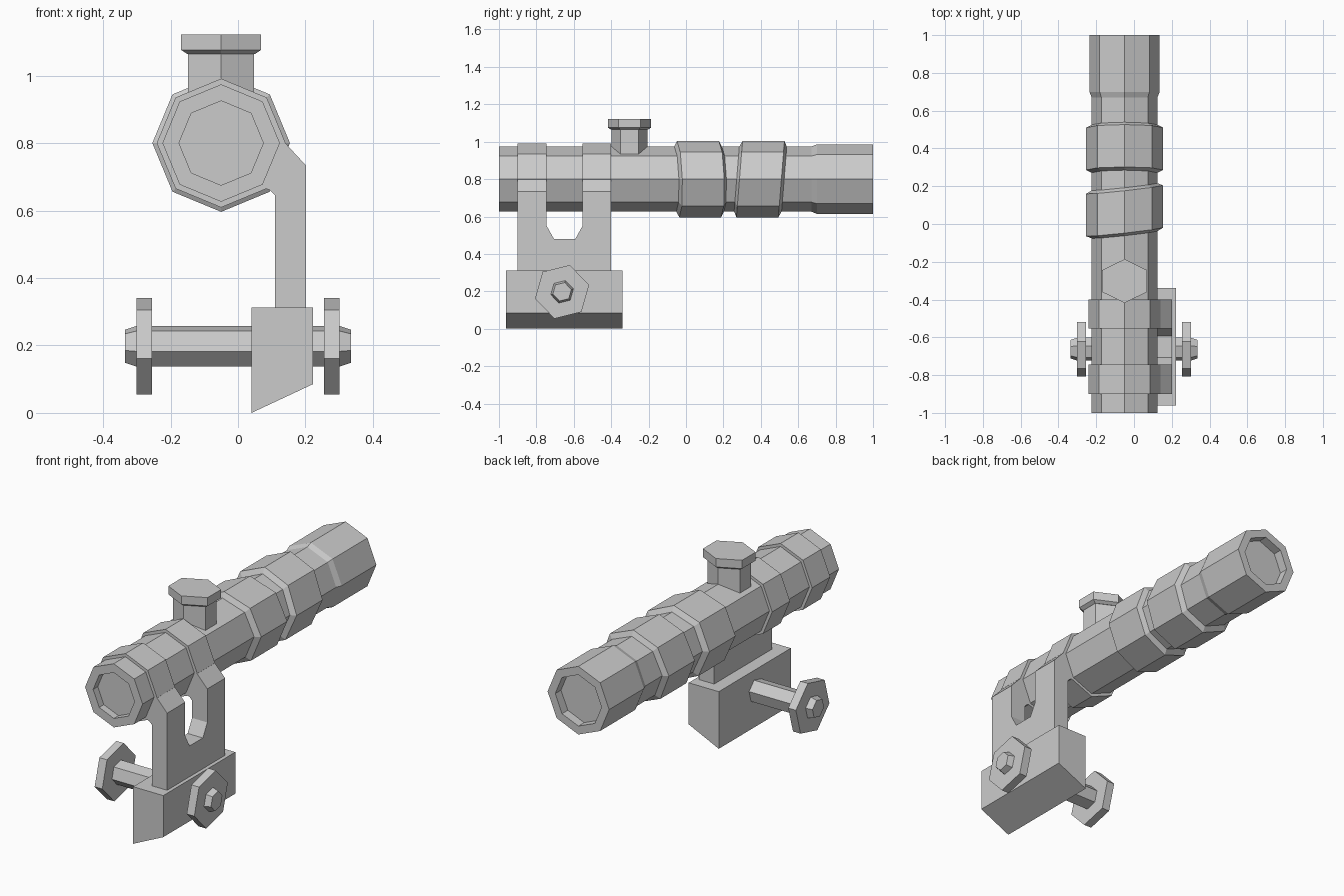
import bpy, bmesh
from math import sin, cos, pi, radians

if "Cube" in bpy.data.objects:
    bpy.data.objects.remove(bpy.data.objects["Cube"])

CX, CZ = -0.05, 0.8          # sight tube axis
BY, BZ = -0.6625, 0.1975     # clamp bolt axis


def add(name, bm):
    bmesh.ops.recalc_face_normals(bm, faces=bm.faces)
    me = bpy.data.meshes.new(name)
    bm.to_mesh(me)
    bm.free()
    ob = bpy.data.objects.new(name, me)
    bpy.context.collection.objects.link(ob)
    return ob


def turned(name, profile, axis, n, centre, phase=0.0, stretch=1.0, lean=(0, 0)):
    """Faceted solid from (position, radius) rings; lean skews the rings along the axis."""
    bm = bmesh.new()
    rings = []
    for t, r in profile:
        ring = []
        for i in range(n):
            ang = phase + 2 * pi * i / n
            a, b = r * cos(ang) * stretch, r * sin(ang)
            s = t + lean[0] * a + lean[1] * b
            a, b = a + centre[0], b + centre[1]
            ring.append(bm.verts.new({'x': (s, a, b), 'y': (a, s, b), 'z': (a, b, s)}[axis]))
        rings.append(ring)
    for p, q in zip(rings, rings[1:]):
        for i in range(n):
            j = (i + 1) % n
            bm.faces.new((p[i], p[j], q[j], q[i]))
    bm.faces.new(rings[0])
    bm.faces.new(rings[-1])
    return add(name, bm)


def extruded(name, outline, axis, lo, hi):
    """Outline in xz pushed along y, or outline in yz pushed along x."""
    bm = bmesh.new()
    place = (lambda a, b, t: (t, a, b)) if axis == 'x' else (lambda a, b, t: (a, t, b))
    p = [bm.verts.new(place(a, b, lo)) for a, b in outline]
    q = [bm.verts.new(place(a, b, hi)) for a, b in outline]
    bm.faces.new(p)
    bm.faces.new(q)
    for i in range(len(p)):
        j = (i + 1) % len(p)
        bm.faces.new((p[i], p[j], q[j], q[i]))
    return add(name, bm)


# Sight tube with recessed lens at each end
turned("sight_tube", [(-0.96, 0.125), (-1, 0.125), (-1, 0.174), (0.67, 0.174), (0.70, 0.186),
                      (1, 0.186), (1, 0.14), (0.95, 0.14)], 'y', 8, (CX, CZ))

# Two slightly crooked wrapped bands
for name, mid, lean in (("front_band", 0.07, (0.11, -0.03)), ("rear_band", 0.398, (0.0, 0.08))):
    turned(name, [(mid - 0.128, 0.172), (mid - 0.112, 0.204), (mid + 0.112, 0.204),
                  (mid + 0.128, 0.172)], 'y', 8, (CX, CZ), lean=lean)

# Clamp rings and the arms that carry them
for name, y0, y1 in (("front", -0.90, -0.745), ("rear", -0.553, -0.40)):
    turned(name + "_clamp_ring", [(y0, 0.191), (y1, 0.191)], 'y', 8, (CX, CZ))
    extruded(name + "_mount_arm", [(0.11, 0.55), (0.202, 0.55), (0.202, 0.733), (0.14, 0.80),
                                   (0.06, 0.80), (0.06, 0.675), (0.095, 0.66), (0.11, 0.645)],
             'y', y0, y1)

# Mount plate with the notch between the arms
extruded("mount_plate", [(-0.90, 0.30), (-0.40, 0.30), (-0.40, 0.55), (-0.553, 0.55),
                         (-0.592, 0.48), (-0.706, 0.48), (-0.745, 0.55), (-0.90, 0.55)],
         'x', 0.11, 0.202)

# Base block with slanted underside
extruded("base_block", [(0.04, 0.0), (0.222, 0.085), (0.222, 0.312), (0.04, 0.312)],
         'y', -0.962, -0.34)

# Cross bolt and its two hexagonal nuts
tilt = radians(14)
turned("cross_bolt", [(-0.335, 0.051), (-0.30, 0.063), (0.30, 0.063), (0.335, 0.051)],
       'x', 6, (BY, BZ), tilt)
for name, x in (("left_nut", -0.278), ("right_nut", 0.278)):
    turned(name, [(x - 0.023, 0.149), (x + 0.023, 0.149)], 'x', 6, (BY, BZ), tilt)

# Adjustment knob on top
turned("knob_stem", [(0.90, 0.096), (1.07, 0.096)], 'z', 6, (CX, -0.302), pi / 2, 1.18)
turned("knob_cap", [(1.064, 0.098), (1.076, 0.116), (1.122, 0.116)], 'z', 6, (CX, -0.302), pi / 2, 1.18)
